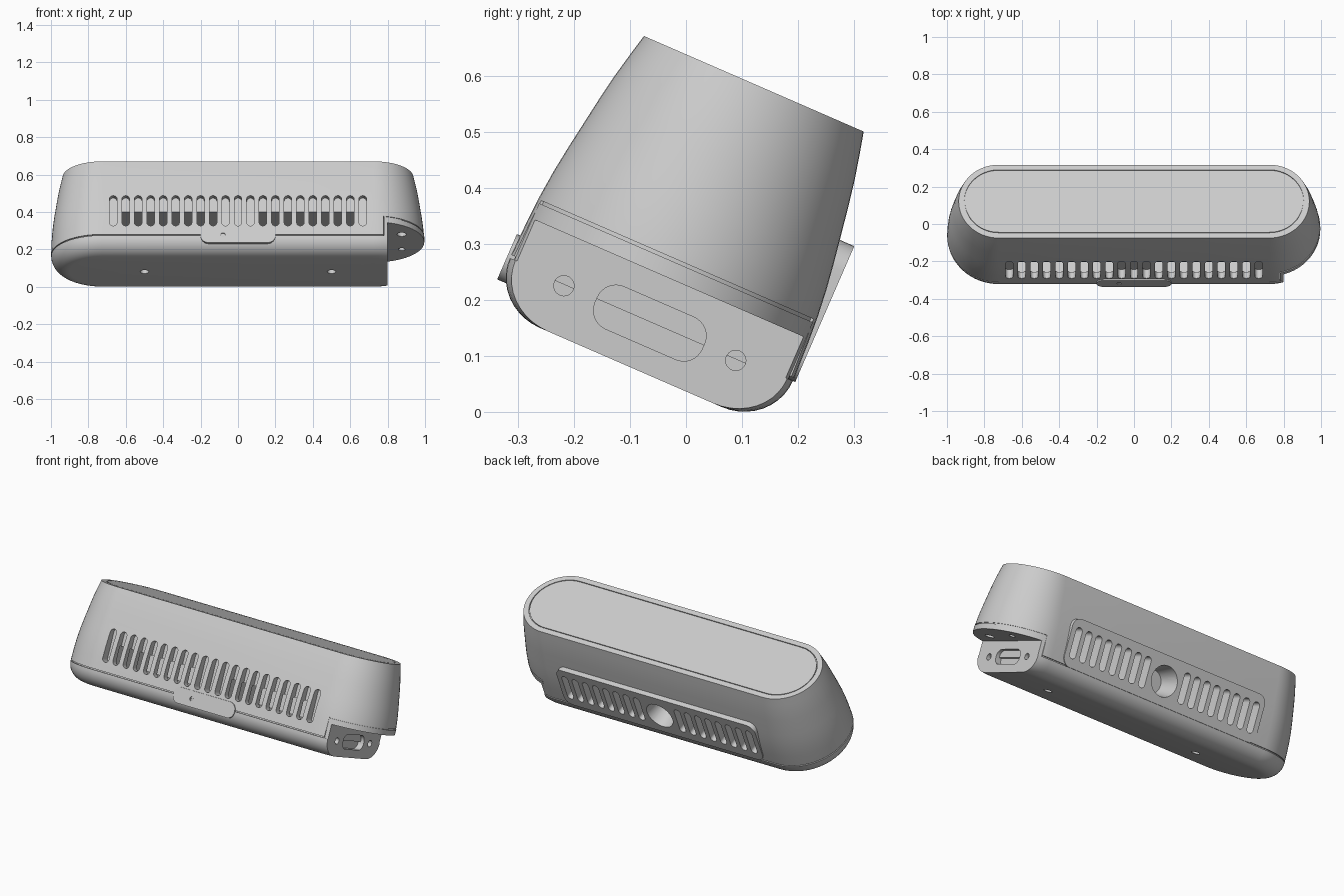
import bpy, bmesh, math

cube = bpy.data.objects.get("Cube")
if cube:
    bpy.data.objects.remove(cube, do_unlink=True)

TILT = math.radians(-23.5)   # whole device leans back
MID = -0.1225                # centre line of the body in its own frame
STRAIGHT = 0.724             # half length between the round ends

grey = bpy.data.materials.new("plain grey")
grey.use_nodes = True
grey.diffuse_color = (0.6, 0.6, 0.6, 1)
grey.node_tree.nodes["Principled BSDF"].inputs["Base Color"].default_value = (0.6, 0.6, 0.6, 1)


def rounded(hx, hy, r, n=8):
    """Rounded rectangle outline around the origin."""
    pts = []
    for k, (sx, sy) in enumerate([(1, 1), (-1, 1), (-1, -1), (1, -1)]):
        for i in range(n + 1):
            a = math.pi / 2 * (k + i / n)
            pts.append((sx * (hx - r) + r * math.cos(a), sy * (hy - r) + r * math.sin(a)))
    return pts


def stadium_rings(profile):
    """Level rings of the body from (height, radius) pairs."""
    return [[(x, MID + v, w) for x, v in rounded(STRAIGHT + r, r, r, 16)] for w, r in profile]


def along_depth(x, w, hx, hw, r, v0, v1, r_scale=1.0):
    """Rounded prism running front to back."""
    return [[(x + s * a, v, w + s * b) for a, b in rounded(hx, hw, r)]
            for v, s in ((v0, 1.0), (v1, r_scale))]


def along_width(v, w, hv, hw, r, x0, x1):
    return [[(x, v + a, w + b) for a, b in rounded(hv, hw, r)] for x in (x0, x1)]


def along_height(x, v, r, w0, w1):
    return [[(x + a, v + b, w) for a, b in rounded(r, r, r)] for w in (w0, w1)]


def box(x0, x1, v0, v1, w0, w1):
    return [[(x0, v0, w), (x1, v0, w), (x1, v1, w), (x0, v1, w)] for w in (w0, w1)]


def build(name, *solids):
    """Skin each list of rings into a closed solid."""
    bm = bmesh.new()
    for rings in solids:
        rows = [[bm.verts.new(p) for p in ring] for ring in rings]
        n = len(rows[0])
        for low, high in zip(rows, rows[1:]):
            for i in range(n):
                j = (i + 1) % n
                bm.faces.new((low[i], low[j], high[j], high[i]))
        bm.faces.new(rows[0][::-1])
        bm.faces.new(rows[-1])
    bmesh.ops.remove_doubles(bm, verts=bm.verts, dist=1e-5)
    bmesh.ops.recalc_face_normals(bm, faces=bm.faces)
    mesh = bpy.data.meshes.new(name)
    bm.to_mesh(mesh)
    bm.free()
    mesh.materials.append(grey)
    obj = bpy.data.objects.new(name, mesh)
    obj.rotation_euler.x = TILT
    bpy.context.collection.objects.link(obj)
    return obj


def cut(obj, *cutters):
    """Subtract the cutters and bake the result."""
    for cutter in cutters:
        mod = obj.modifiers.new("cut", 'BOOLEAN')
        mod.object = cutter
        mod.operation = 'DIFFERENCE'
        mod.solver = 'EXACT'
    graph = bpy.context.evaluated_depsgraph_get()
    mesh = bpy.data.meshes.new_from_object(obj.evaluated_get(graph))
    obj.modifiers.clear()
    obj.data = mesh


# Main parts
shell = build("upper_shell", stadium_rings([
    (0.122, 0.267), (0.133, 0.267), (0.133, 0.275), (0.2, 0.273), (0.25, 0.27), (0.3, 0.265),
    (0.35, 0.258), (0.4, 0.25), (0.45, 0.242), (0.5, 0.233), (0.545, 0.223), (0.585, 0.2135),
    (0.585, 0.184), (0.578, 0.184), (0.578, 0.18), (0.585, 0.18)]))

bowl = [(0.127 - 0.093 * math.sin(a), 0.177 + 0.098 * math.cos(a))
        for a in (math.pi / 2 * (1 - i / 10) for i in range(11))]
base = build("base", stadium_rings(bowl))
end_block = build("end_block", stadium_rings([
    (0.12, 0.272), (0.237, 0.272), (0.237, 0.266), (0.245, 0.266)]))
vent_panel = build("rear_vent_panel", along_depth(0, 0.259, 0.65, 0.132, 0.05, 0.05, 0.157))
tab = build("front_tab", along_depth(0, 0.127, 0.2, 0.044, 0.04, -0.38, -0.403))

# Cutters
PITCH = 0.0667
front_slots = build("front_slot_cutter", *[
    along_depth(i * PITCH, 0.275, 0.02, 0.092, 0.02, -0.45, -0.345) for i in range(-10, 11)])
cavity = build("cavity_cutter", *[
    box(min(s * 0.1, s * 0.63), max(s * 0.1, s * 0.63), -0.36, -0.02, 0.16, 0.285) for s in (-1, 1)])
rear_slots = build("rear_slot_cutter", *[
    along_depth(s * i * PITCH, 0.26, 0.02, 0.085, 0.02, 0.2, 0.09)
    for s in (-1, 1) for i in range(2, 10)])
rear_hole = build("rear_hole_cutter", along_depth(0, 0.255, 0.085, 0.085, 0.085, 0.165, 0.04, 0.75))
shell_notch = build("shell_notch_cutter", box(0.779, 1.2, -0.6, 0.4, 0, 0.243))
base_end = build("base_end_cutter", box(0.8, 1.2, -0.6, 0.4, -0.1, 0.207))
block_inner = build("block_inner_cutter", box(-1.2, 0.78, -0.6, 0.4, 0, 0.4))
port = build("port_cutter",
             along_width(MID, 0.12, 0.104, 0.041, 0.036, 0.765, 0.85),
             *[along_width(MID + s * 0.167, 0.12, 0.018, 0.018, 0.018, 0.765, 0.85) for s in (-1, 1)])
base_holes = build("base_hole_cutter", *[along_height(s * 0.5, MID, 0.023, 0, 0.07) for s in (-1, 1)])
slab_holes = build("slab_hole_cutter",
                   along_height(0.875, -0.225, 0.025, 0.19, 0.23),
                   along_height(0.875, -0.025, 0.018, 0.19, 0.23))
tab_dot = build("tab_dot_cutter", along_depth(-0.08, 0.127, 0.012, 0.012, 0.012, -0.42, -0.392))

cut(shell, shell_notch, front_slots, cavity, rear_slots, rear_hole)
cut(base, base_end, base_holes, port)
cut(end_block, block_inner, base_end, slab_holes, port)
cut(vent_panel, rear_slots, rear_hole)
cut(tab, tab_dot)

for cutter in (front_slots, cavity, rear_slots, rear_hole, shell_notch, base_end,
               block_inner, port, base_holes, slab_holes, tab_dot):
    bpy.data.objects.remove(cutter, do_unlink=True)

# Smooth curved walls, crisp edges
bpy.ops.object.select_all(action='DESELECT')
for obj in (shell, base, end_block, vent_panel, tab):
    obj.select_set(True)
bpy.context.view_layer.objects.active = shell
bpy.ops.object.shade_smooth_by_angle(angle=math.radians(30))
